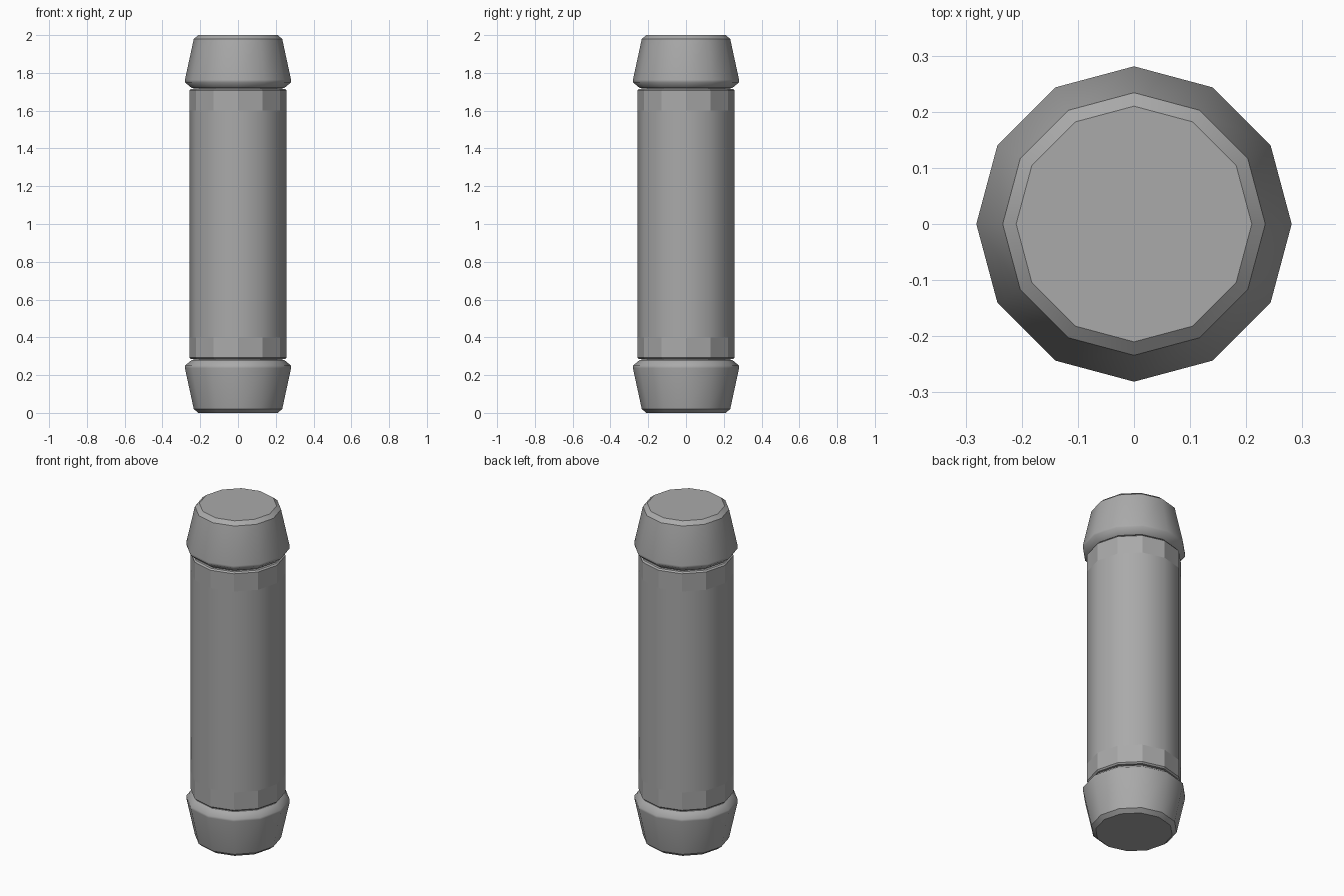
import bpy
import bmesh
from math import cos, sin, tau

SIDES = 12
HEIGHT = 2.0

cube = bpy.data.objects.get("Cube")
if cube:
    bpy.data.objects.remove(cube, do_unlink=True)

grey = bpy.data.materials.new("mid_grey")
grey.use_nodes = True
colour = (0.4, 0.4, 0.4, 1)
grey.diffuse_color = colour
grey.node_tree.nodes["Principled BSDF"].inputs["Base Color"].default_value = colour


def lathe(name, profile, flat_below=0.0):
    """Spin (radius, z, sharp) points into a closed twelve-sided solid."""
    bm = bmesh.new()
    rings = []
    for r, z, sharp in profile:
        rings.append([bm.verts.new((r * cos(tau * i / SIDES), r * sin(tau * i / SIDES), z))
                      for i in range(SIDES)])
    for a, b in zip(rings, rings[1:]):
        for i in range(SIDES):
            j = (i + 1) % SIDES
            face = bm.faces.new((a[i], a[j], b[j], b[i]))
            mid = face.calc_center_median().z
            face.smooth = flat_below < mid < HEIGHT - flat_below
    bm.faces.new(rings[0])
    bm.faces.new(rings[-1])
    for ring, (r, z, sharp) in zip(rings, profile):
        for i in range(SIDES):
            bm.edges.get((ring[i], ring[(i + 1) % SIDES])).smooth = not sharp
    bmesh.ops.recalc_face_normals(bm, faces=bm.faces)
    mesh = bpy.data.meshes.new(name)
    bm.to_mesh(mesh)
    bm.free()
    mesh.materials.append(grey)
    obj = bpy.data.objects.new(name, mesh)
    bpy.context.collection.objects.link(obj)
    return obj


def flipped(profile):
    return [(r, HEIGHT - z, sharp) for r, z, sharp in reversed(profile)]


# Tapered end caps with a chamfered tip and a soft rim
cap = [(0.21, 0, True), (0.234, 0.02, True), (0.281, 0.237, False),
       (0.281, 0.25, False), (0.245, 0.28, True)]
lathe("bottom_cap", cap)
lathe("top_cap", flipped(cap))

# Shaft with narrow necks, small chamfers and faceted end bands
shaft_end = [(0.235, 0.27, True), (0.235, 0.286, True), (0.25, 0.286, True),
             (0.258, 0.294, True), (0.258, 0.4, False)]
lathe("shaft", shaft_end + flipped(shaft_end), flat_below=0.4)
